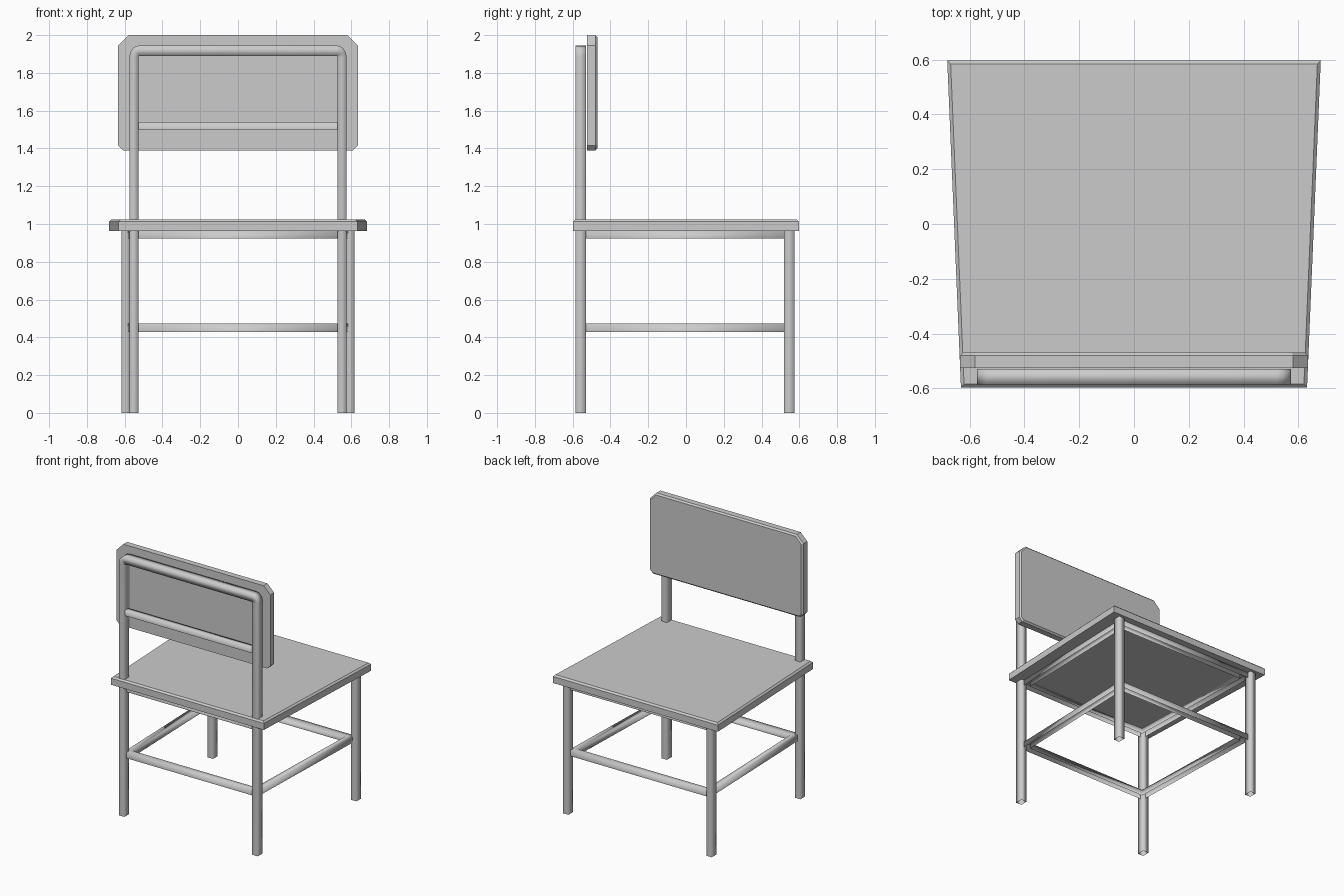
import bpy, bmesh, math
from mathutils import Vector

cube = bpy.data.objects.get("Cube")
if cube:
    bpy.data.objects.remove(cube, do_unlink=True)

grey = bpy.data.materials.new("light_grey")
grey.use_nodes = True
grey.diffuse_color = (0.6, 0.6, 0.6, 1)
grey.node_tree.nodes["Principled BSDF"].inputs["Base Color"].default_value = (0.6, 0.6, 0.6, 1)


def finish(name, bm, smooth=False):
    bmesh.ops.recalc_face_normals(bm, faces=bm.faces)
    for face in bm.faces:
        face.smooth = smooth
    mesh = bpy.data.meshes.new(name)
    bm.to_mesh(mesh)
    bm.free()
    mesh.materials.append(grey)
    bpy.context.collection.objects.link(bpy.data.objects.new(name, mesh))


def sweep(name, path, normal, half, closed=False, walls=4, squash=1.0):
    """Sweep a square tube (4 walls) or an open-bottomed channel (3 walls) along
    a planar path with mitred corners; squash narrows the section in x."""
    bm = bmesh.new()
    pts, normal = [Vector(p) for p in path], Vector(normal)
    corners = ((-1, 1), (1, 1), (1, -1), (-1, -1))
    n, rings = len(pts), []
    for i, p in enumerate(pts):
        before = (p - pts[i - 1]).normalized() if closed or i else None
        after = (pts[(i + 1) % n] - p).normalized() if closed or i < n - 1 else None
        before, after = before or after, after or before
        side = (before + after).normalized().cross(normal)
        side /= side.dot(before.cross(normal))
        side.x *= squash
        rings.append([bm.verts.new(p + half * (normal * u + side * v)) for u, v in corners])
    for i in range(n if closed else n - 1):
        a, b = rings[i], rings[(i + 1) % n]
        for k in range(walls):
            j = (k + 1) % 4
            bm.faces.new((a[k], a[j], b[j], b[k]))
    finish(name, bm, True)


def board(name, outline, thickness, bevel):
    """Extrude an outline and chamfer the rim of its far face."""
    bm = bmesh.new()
    face = bm.faces.new([bm.verts.new(p) for p in outline])
    ext = bmesh.ops.extrude_face_region(bm, geom=[face], use_keep_orig=True)["geom"]
    bmesh.ops.translate(bm, vec=Vector(thickness), verts=[g for g in ext if isinstance(g, bmesh.types.BMVert)])
    far = [g for g in ext if isinstance(g, bmesh.types.BMFace)][0]
    bmesh.ops.bevel(bm, geom=list(far.edges), offset=bevel, segments=1, affect="EDGES")
    finish(name, bm)


# Seat, wider on the open side
board("seat", [(-0.632, -0.597, 0.964), (0.632, -0.597, 0.964), (0.682, 0.597, 0.964), (-0.682, 0.597, 0.964)],
      (0, 0, 0.061), 0.012)

# Backrest panel with clipped corners
half_outline = [(0.609, 1.39), (0.635, 1.416), (0.635, 1.945), (0.58, 2.0)]
outline = half_outline + [(-x, z) for x, z in reversed(half_outline)]
board("backrest_panel", [(x, -0.525, z) for x, z in outline], (0, 0.056, 0), 0.011)

# Bent tube making both backrest legs and the top bar
X, Y, TOP, BEND, HALF, NARROW = 0.551, -0.558, 1.917, 0.03, 0.028, 0.82
arc = [(X - BEND + BEND * math.cos(a), Y, TOP - BEND + BEND * math.sin(a))
       for a in (math.pi / 2 * k / 4 for k in range(5))]
right = [(X, Y, 0)] + arc
sweep("backrest_frame", right + [(-x, y, z) for x, y, z in reversed(right)], (0, 1, 0), HALF, squash=NARROW)
sweep("backrest_crossbar", [(-X, Y, 1.52), (X, Y, 1.52)], (0, 0, 1), 0.02, walls=3)

# Seat-height legs on the open side
for side, label in ((1, "left"), (-1, "right")):
    x = side * 0.593
    sweep(label + "_short_leg", [(x, 0.547, 0), (x, 0.547, 0.97)], (0, 1, 0), HALF, squash=NARROW)

# Rail loops joining the legs
for name, z in (("stretcher_rails", 0.45), ("seat_rails", 0.945)):
    sweep(name, [(-0.528, -0.538, z), (0.528, -0.538, z), (0.56, 0.526, z), (-0.56, 0.526, z)],
          (0, 0, 1), 0.022, closed=True, walls=3)
